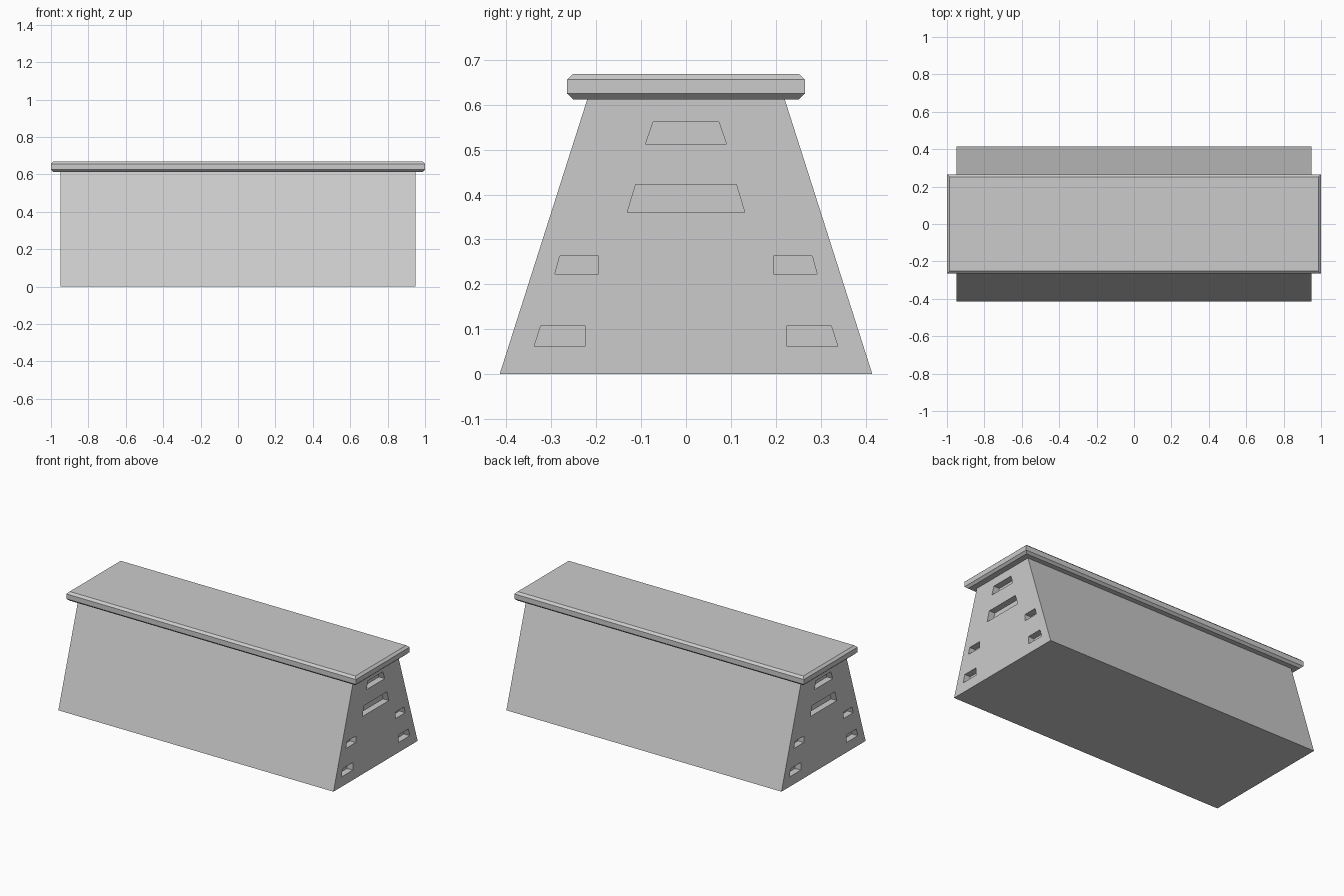
import bpy, bmesh

if "Cube" in bpy.data.objects:
    bpy.data.objects.remove(bpy.data.objects["Cube"])


def loft(bm, rings):
    """Skin a stack of matching vertex rings and cap both ends."""
    loops = [[bm.verts.new(p) for p in ring] for ring in rings]
    for a, b in zip(loops, loops[1:]):
        n = len(a)
        for i in range(n):
            bm.faces.new((a[i], a[(i + 1) % n], b[(i + 1) % n], b[i]))
    bm.faces.new(loops[0])
    bm.faces.new(loops[-1])


def rect(x, y, z):
    return [(-x, -y, z), (x, -y, z), (x, y, z), (-x, y, z)]


def make(name, bm):
    bmesh.ops.recalc_face_normals(bm, faces=bm.faces)
    mesh = bpy.data.meshes.new(name)
    bm.to_mesh(mesh)
    bm.free()
    obj = bpy.data.objects.new(name, mesh)
    bpy.context.collection.objects.link(obj)
    return obj


# Tapered box body
bm = bmesh.new()
loft(bm, [rect(0.95, 0.415, 0), rect(0.95, 0.219, 0.615)])
body = make("box_body", bm)

# Padded top with chamfered upper and lower rims
bm = bmesh.new()
loft(bm, [rect(0.986, 0.251, 0.612), rect(1, 0.265, 0.625),
          rect(1, 0.265, 0.656), rect(0.986, 0.251, 0.669)])
make("padded_top", bm)

# Hand holes: (z low, z high, inner y, outer y low, outer y high)
CENTRE = [(0.513, 0.562, 0.090, 0.073), (0.360, 0.422, 0.131, 0.112)]
SIDE = [(0.223, 0.263, 0.195, 0.292, 0.281), (0.062, 0.109, 0.225, 0.338, 0.323)]
profiles = [[(-lo, z0), (lo, z0), (hi, z1), (-hi, z1)] for z0, z1, lo, hi in CENTRE]
for z0, z1, inner, lo, hi in SIDE:
    for s in (-1, 1):
        profiles.append([(s * inner, z0), (s * lo, z0), (s * hi, z1), (s * inner, z1)])

DEPTH = 0.04
bm = bmesh.new()
for end in (-1, 1):
    for prof in profiles:
        loft(bm, [[(end * x, y, z) for y, z in prof] for x in (0.95 - DEPTH, 1.0)])
cutter = make("hand_hole_cutter", bm)
cutter.hide_render = True

# Cut the recesses into both ends, then discard the cutter
mod = body.modifiers.new("hand_holes", 'BOOLEAN')
mod.operation = 'DIFFERENCE'
mod.solver = 'EXACT'
mod.object = cutter
bpy.context.view_layer.objects.active = body
bpy.ops.object.modifier_apply(modifier=mod.name)
bpy.data.objects.remove(cutter)
